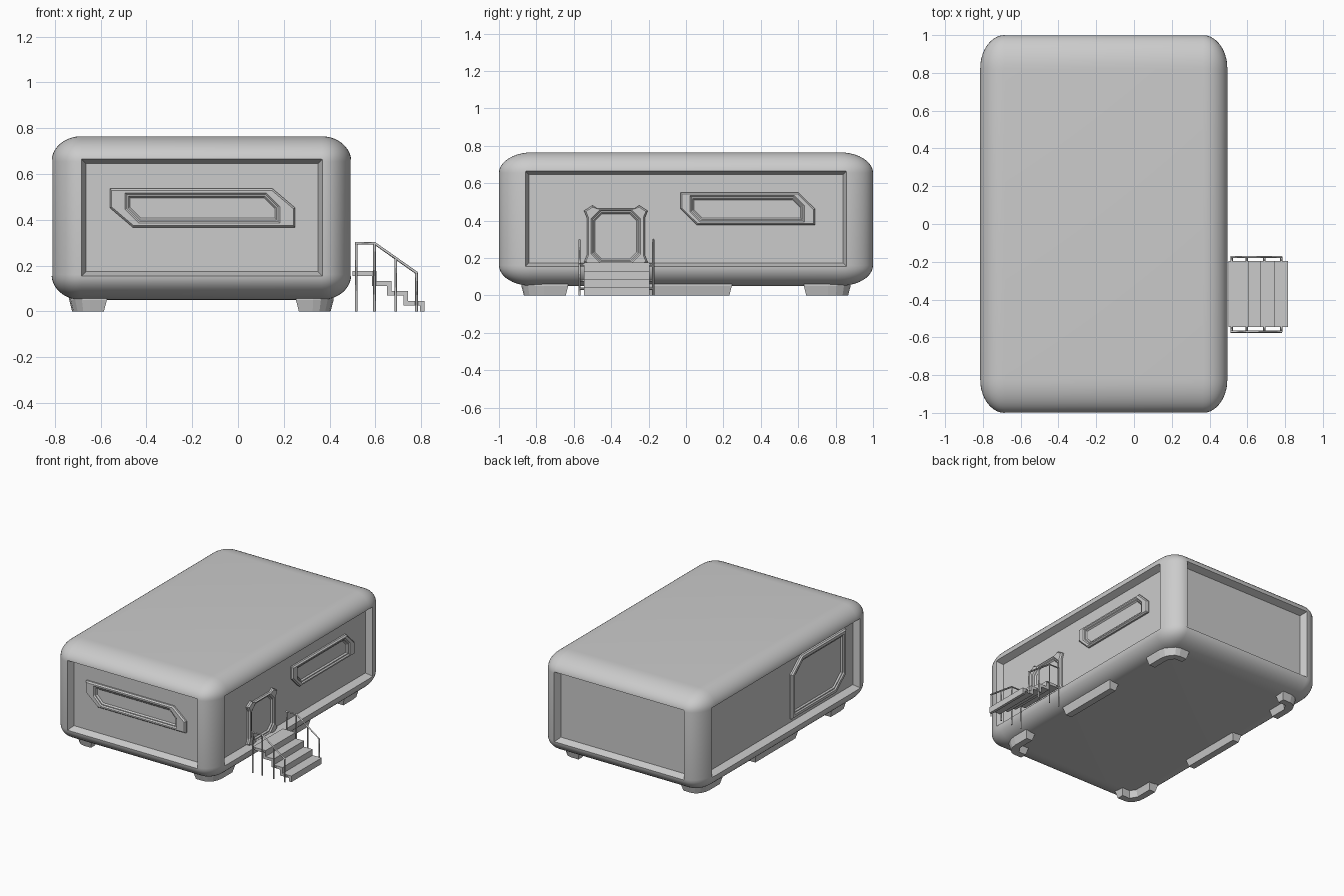
import bpy, bmesh, math
from mathutils import Vector, Matrix

if "Cube" in bpy.data.objects:
    bpy.data.objects.remove(bpy.data.objects["Cube"])

X0, X1, Z0, Z1 = -0.815, 0.495, 0.05, 0.765   # body extents (y is -1..1)
DEPTH = 0.05                                  # wall recess depth
# maps (along, height, outward distance from the recessed wall) to world
SIDES = {
    "front": lambda u, z, d: (u, -1 + DEPTH - d, z),
    "back":  lambda u, z, d: (u, 1 - DEPTH + d, z),
    "right": lambda u, z, d: (X1 - DEPTH + d, u, z),
    "left":  lambda u, z, d: (X0 + DEPTH - d, u, z),
}


def finish(bm, name):
    bmesh.ops.recalc_face_normals(bm, faces=bm.faces)
    me = bpy.data.meshes.new(name)
    bm.to_mesh(me)
    bm.free()
    ob = bpy.data.objects.new(name, me)
    bpy.context.collection.objects.link(ob)
    return ob


def loft(name, loops):
    """Closed solid through a list of equal-length point loops."""
    bm = bmesh.new()
    rings = [[bm.verts.new(p) for p in loop] for loop in loops]
    for a, b in zip(rings, rings[1:]):
        for i in range(len(a)):
            j = (i + 1) % len(a)
            bm.faces.new((a[i], a[j], b[j], b[i]))
    bm.faces.new(rings[0])
    bm.faces.new(rings[-1])
    return finish(bm, name)


def inset(pts, d):
    """Mitred inward offset of a 2D outline."""
    pts = [Vector(p) for p in pts]
    n = len(pts)
    area = sum(pts[i - 1].x * pts[i].y - pts[i].x * pts[i - 1].y for i in range(n))
    s = 1 if area > 0 else -1
    out = []
    for i in range(n):
        e1 = (pts[i] - pts[i - 1]).normalized()
        e2 = (pts[(i + 1) % n] - pts[i]).normalized()
        n1, n2 = Vector((-e1.y, e1.x)) * s, Vector((-e2.y, e2.x)) * s
        out.append(pts[i] + (n1 + n2) * d / (1 + n1.dot(n2)))
    return out


def relief(name, side, steps):
    return loft(name, [[SIDES[side](p[0], p[1], d) for p in pts] for pts, d in steps])


def rect(u0, u1, z0, z1):
    return [(u0, z0), (u1, z0), (u1, z1), (u0, z1)]


def hexa(u0, u1, z0, z1, cu, cz):
    """Rectangle with two opposite corners cut."""
    return [(u0, z1), (u1 - cu, z1), (u1, z1 - cz), (u1, z0), (u0 + cu, z0), (u0, z0 + cz)]


def framed(name, side, outer, inner):
    relief(name, side, [(outer, -0.01), (outer, 0.012), (inset(outer, 0.008), 0.022),
                        (inset(inner, -0.008), 0.022), (inner, 0.014),
                        (inset(inner, 0.006), 0.014), (inset(inner, 0.014), 0.004)])


# rounded body shell
radii = Vector((0.13, 0.18, 0.11))
size = Vector((X1 - X0, 2, Z1 - Z0))
bm = bmesh.new()
bmesh.ops.create_cube(bm, size=1)
bmesh.ops.scale(bm, vec=[size[i] / radii[i] for i in range(3)], verts=bm.verts)
bmesh.ops.bevel(bm, geom=bm.edges[:], offset=1, segments=10, profile=0.5, affect='EDGES')
bmesh.ops.scale(bm, vec=radii, verts=bm.verts)
bmesh.ops.translate(bm, vec=((X0 + X1) / 2, 0, (Z0 + Z1) / 2), verts=bm.verts)
body = finish(bm, "body")

# tapered recess in each wall
bpy.context.view_layer.objects.active = body
for side in SIDES:
    u0, u1 = (-0.685, 0.37) if side in ("front", "back") else (-0.86, 0.86)
    r = rect(u0, u1, 0.153, 0.665)
    cutter = relief("cutter_" + side, side, [(inset(r, 0.02), 0), (r, DEPTH), (r, DEPTH + 0.05)])
    cutter.hide_render = True
    mod = body.modifiers.new("recess", 'BOOLEAN')
    mod.operation, mod.solver, mod.object = 'DIFFERENCE', 'EXACT', cutter
    bpy.ops.object.modifier_apply(modifier=mod.name)
    bpy.data.objects.remove(cutter)
body.select_set(True)
bpy.ops.object.shade_smooth_by_angle(angle=math.radians(30))
body.select_set(False)

# windows
framed("front_window", "front", hexa(-0.56, 0.25, 0.367, 0.537, 0.1, 0.085),
       hexa(-0.485, 0.175, 0.393, 0.51, 0.055, 0.055))
framed("side_window", "right", hexa(-0.03, 0.69, 0.375, 0.55, 0.09, 0.088),
       hexa(0.03, 0.625, 0.4, 0.525, 0.05, 0.05))
big = hexa(-0.74, -0.11, 0.2, 0.625, 0.12, 0.1)
big = [(-0.85 - u, z) for u, z in big]
big = [(-0.85 - u, z) for u, z in big]
framed("left_panel", "left", big, inset(big, 0.035))


# door with eared frame
def four_way(q, cu, cz):
    mirror = lambda sx, sz, pts: [(cu + sx * u, cz + sz * z) for u, z in pts]
    return (mirror(1, 1, q) + mirror(-1, 1, q[::-1])
            + mirror(-1, -1, q) + mirror(1, -1, q[::-1]))


framed("door", "right",
       four_way([(0.155, 0.1), (0.17, 0.137), (0.125, 0.166), (0.1, 0.15)], -0.375, 0.315),
       four_way([(0.125, 0.08), (0.125, 0.09), (0.08, 0.135), (0.07, 0.135)], -0.375, 0.315))


# feet: corner brackets and middle bars
def foot(name, outline):
    loft(name, [[(x, y, z) for x, y in pts]
                for pts, z in ((outline, 0.075), (outline, 0.05), (inset(outline, 0.013), 0))])


CX, HX, HY, W = (X0 + X1) / 2, 0.578, 0.88, 0.075
arc = [(HX - 0.09 + 0.09 * math.cos(a), HY - 0.12 + 0.12 * math.sin(a))
       for a in (math.radians(22.5 * i) for i in range(5))]
corner = ([(HX, HY - 0.25)] + arc + [(HX - 0.165, HY), (HX - 0.165, HY - W),
          (HX - W - 0.025, HY - W), (HX - W, HY - W - 0.04), (HX - W, HY - 0.25)])
for sx, nx in ((-1, "left"), (1, "right")):
    for sy, ny in ((-1, "front"), (1, "back")):
        foot(f"{ny}_{nx}_foot", [(CX + sx * x, sy * y) for x, y in corner])
    foot(f"middle_{nx}_foot", [(CX + sx * x, y) for x, y in rect(HX - W, HX, -0.245, 0.245)])

# stair: folded plate extruded across y
top, bottom = [], []
t, rise = 0.02, 0.0435
edges = [0.5, 0.605, 0.672, 0.743, 0.815]
for i in range(4):
    z = 0.175 - i * rise
    top += [(edges[i], z), (edges[i + 1], z)]
    bottom += [(edges[i] - (t if i else 0), z - t), (edges[i + 1] - t, z - t)]
profile = top + [(0.815, 0), (0.795, 0)] + bottom[::-1]
loft("stairs", [[(x, y, z) for x, z in profile] for y in (-0.545, -0.195)])

# railings with posts and brackets
for name, y, yin in (("front_railing", -0.57, -0.54), ("back_railing", -0.175, -0.2)):
    posts = [(0.517, 0.297, 0.165), (0.597, 0.297, 0.165), (0.69, 0.232, 0.08), (0.78, 0.168, 0.035)]
    paths = [[(x, y, 0), (x, y, z)] for x, z, s in posts]
    paths += [[(x, y, s), (x, yin, s)] for x, z, s in posts]
    paths.append([(0.512, y, 0.297), (0.597, y, 0.297), (0.783, y, 0.166)])
    cu = bpy.data.curves.new(name, 'CURVE')
    cu.dimensions, cu.bevel_depth, cu.bevel_resolution, cu.use_fill_caps = '3D', 0.006, 0, True
    for path in paths:
        sp = cu.splines.new('POLY')
        sp.points.add(len(path) - 1)
        for pt, co in zip(sp.points, path):
            pt.co = (*co, 1)
    ob = bpy.data.objects.new(name, cu)
    bpy.context.collection.objects.link(ob)
    bpy.ops.object.select_all(action='DESELECT')
    ob.select_set(True)
    bpy.context.view_layer.objects.active = ob
    bpy.ops.object.convert(target='MESH')
